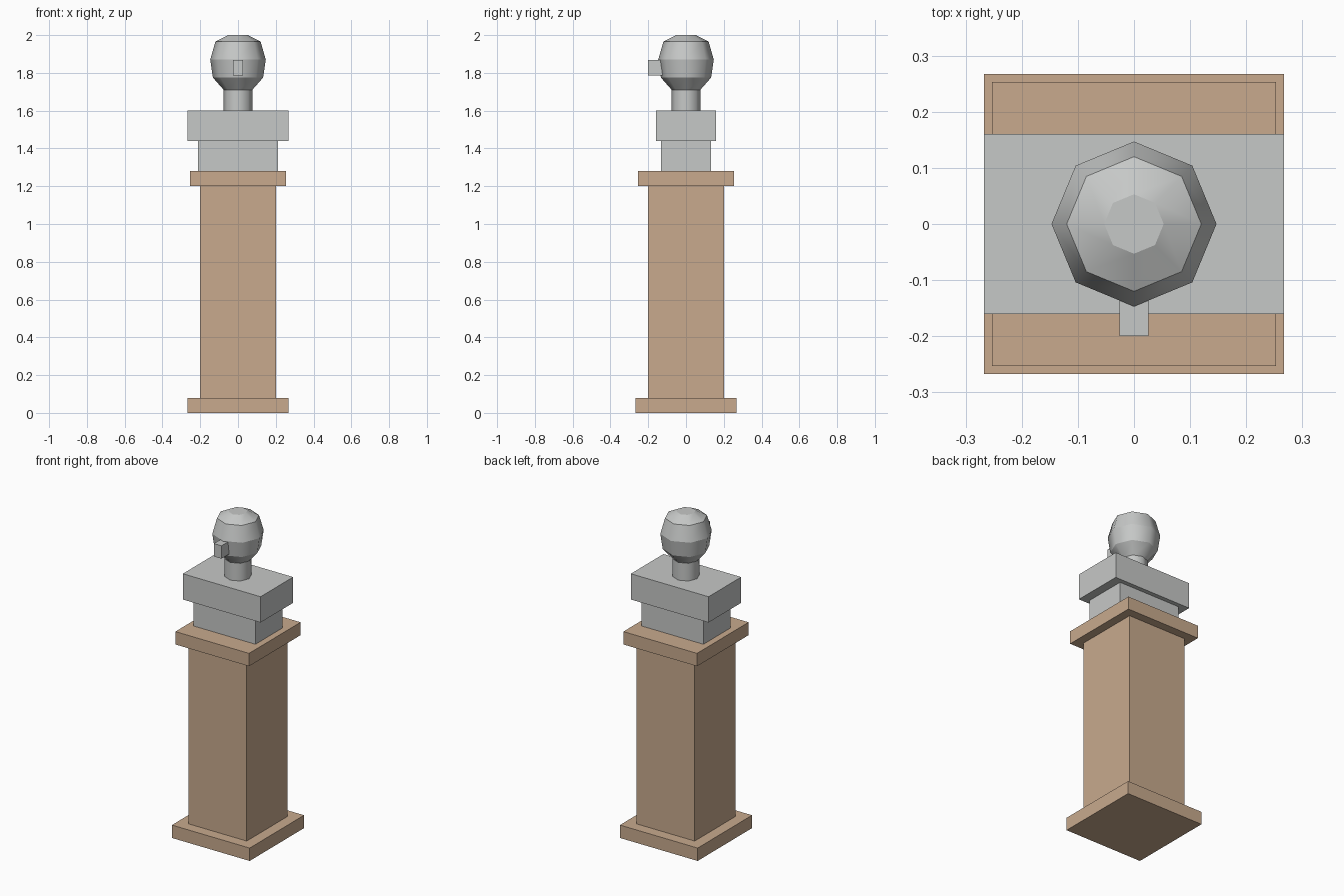
import bpy, bmesh, math

if "Cube" in bpy.data.objects:
    bpy.data.objects.remove(bpy.data.objects["Cube"])


def material(name, color):
    m = bpy.data.materials.new(name)
    m.diffuse_color = (*color, 1)
    m.use_nodes = True
    m.node_tree.nodes["Principled BSDF"].inputs["Base Color"].default_value = m.diffuse_color
    return m


TAN = material("tan stone", (0.578, 0.402, 0.27))
GREY = material("pale grey stone", (0.565, 0.578, 0.571))


def finish(name, bm, mat):
    bmesh.ops.recalc_face_normals(bm, faces=bm.faces)
    mesh = bpy.data.meshes.new(name)
    bm.to_mesh(mesh)
    bm.free()
    mesh.materials.append(mat)
    ob = bpy.data.objects.new(name, mesh)
    bpy.context.collection.objects.link(ob)
    return ob


def box(name, x, y, z, mat):
    """Box from (min, max) ranges on each axis."""
    bm = bmesh.new()
    bmesh.ops.create_cube(bm, size=1)
    for v in bm.verts:
        v.co = [(lo + hi) / 2 + c * (hi - lo) for c, (lo, hi) in zip(v.co, (x, y, z))]
    return finish(name, bm, mat)


def lathe(name, profile, mat, sides=8):
    """Faceted turned form: smooth around, creased between bands."""
    bm = bmesh.new()
    rings = [[bm.verts.new((r * math.cos(math.tau * i / sides),
                            r * math.sin(math.tau * i / sides), z))
              for i in range(sides)] for r, z in profile]
    for a, b in zip(rings, rings[1:]):
        for i in range(sides):
            j = (i + 1) % sides
            bm.faces.new((a[i], a[j], b[j], b[i])).smooth = True
    bm.faces.new(rings[0][::-1])
    bm.faces.new(rings[-1])
    for ring in rings:
        for i in range(sides):
            bm.edges.get((ring[i], ring[(i + 1) % sides])).smooth = False
    return finish(name, bm, mat)


def sym(h):
    return (-h, h)


# Pedestal
box("plinth_base", sym(0.267), sym(0.267), (0, 0.08), TAN)
box("plinth_shaft", sym(0.2), sym(0.2), (0.08, 1.2), TAN)
box("plinth_cap", sym(0.253), sym(0.253), (1.2, 1.28), TAN)

# Bust
box("chest", sym(0.213), sym(0.133), (1.28, 1.44), GREY)
box("shoulders", sym(0.267), sym(0.16), (1.44, 1.6), GREY)
lathe("neck", [(0.077, 1.6), (0.077, 1.71)], GREY)
lathe("head", [(0.073, 1.707), (0.133, 1.775), (0.147, 1.87),
               (0.12, 1.965), (0.053, 2.0)], GREY)
box("nose", sym(0.026), (-0.2, -0.12), (1.787, 1.867), GREY)
